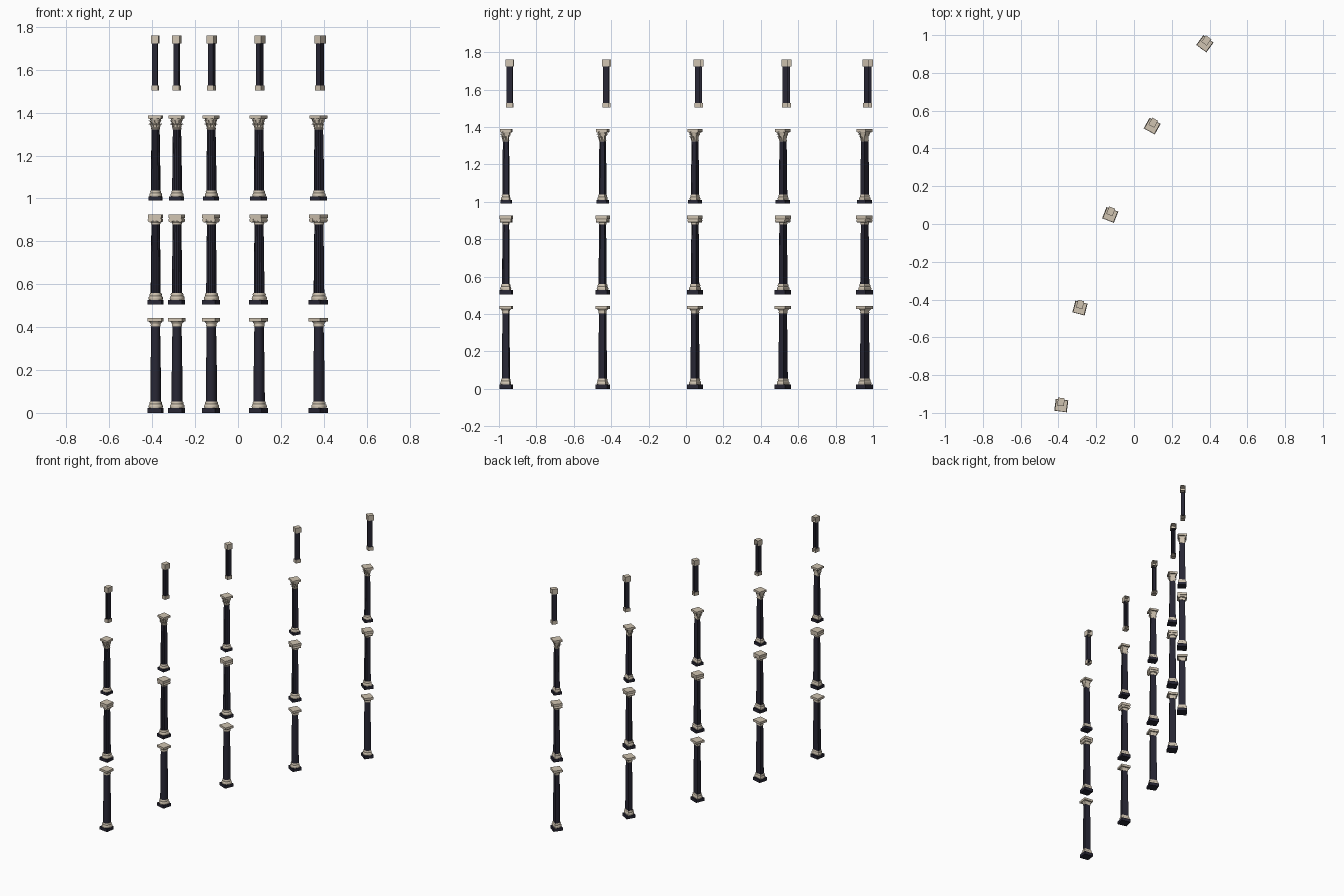
import bpy, bmesh, math
from mathutils import Matrix, Vector

if "Cube" in bpy.data.objects:
    bpy.data.objects.remove(bpy.data.objects["Cube"])

def material(name, c):
    m = bpy.data.materials.new(name)
    m.diffuse_color = (*c, 1)
    m.use_nodes = True
    m.node_tree.nodes["Principled BSDF"].inputs["Base Color"].default_value = m.diffuse_color
    return m

STONE = material("beige stone", (0.63, 0.55, 0.44))
DARK = material("dark navy marble", (0.021, 0.020, 0.035))

# five stations along an arc: x, y, turn (degrees clockwise)
STATIONS = [(-0.385, -0.961, 7.4), (-0.286, -0.445, 14.5), (-0.126, 0.048, 21.6),
            (0.096, 0.518, 28.9), (0.375, 0.954, 36.2)]

def square(r, d=None, back=0, x=0):
    """Rectangular outline, half width r, half depth d"""
    d = d or r
    return [(x - r, back - d), (x + r, back - d), (x + r, back + d), (x - r, back + d)]

def engaged(r, flutes=0):
    """Half-round front with a flat back: an engaged column outline"""
    n = flutes * 2 if flutes else 10
    pts = [(-r, r * 0.7)]
    for i in range(n + 1):
        a = math.pi + math.pi * i / n
        k = r * (0.92 if flutes and i % 2 else 1)
        pts.append((k * math.cos(a), k * math.sin(a)))
    return pts + [(r, r * 0.7)]

def loft(bm, levels, back=True):
    """Skin a stack of (z, outline) levels and cap both ends"""
    rings = [[bm.verts.new((x, y, z)) for x, y in pts] for z, pts in levels]
    n = len(rings[0])
    for a, b in zip(rings, rings[1:]):
        for i in range(n):
            if i == 2 and not back:         # leave the hidden wall side open
                continue
            j = (i + 1) % n
            bm.faces.new((a[i], a[j], b[j], b[i]))
    bm.faces.new(rings[0][::-1])
    bm.faces.new(rings[-1])

def turned(bm, profile, flutes=0):
    loft(bm, [(z, engaged(r, flutes)) for z, r in profile])

def block(bm, z0, z1, r, d=None, y=0, x=0, back=True):
    loft(bm, [(z0, square(r, d, y, x)), (z1, square(r, d, y, x))], back)

def part(name, mat, build, fix=True):
    """Build one mesh and place it at all stations"""
    bm = bmesh.new()
    build(bm)
    if fix:
        bmesh.ops.recalc_face_normals(bm, faces=bm.faces)
    me = bpy.data.meshes.new(name)
    bm.to_mesh(me)
    bm.free()
    me.materials.append(mat)
    me.shade_smooth()
    me.set_sharp_from_angle(angle=math.radians(35))
    for i, (x, y, turn) in enumerate(STATIONS):
        ob = bpy.data.objects.new(f"{name}_{i + 1}", me)
        ob.location = (x, y, 0)
        ob.rotation_euler.z = -math.radians(turn)
        bpy.context.collection.objects.link(ob)

def base(label, z, s):
    """Square plinth and moulded rings"""
    part(label + "_plinth", DARK, lambda bm: block(bm, z, z + 0.022 * s, 0.033 * s, 0.032 * s))
    part(label + "_base_rings", STONE, lambda bm: turned(bm, [
        (z + 0.022 * s, 0.031 * s), (z + 0.030 * s, 0.0325 * s), (z + 0.037 * s, 0.031 * s),
        (z + 0.041 * s, 0.0270 * s), (z + 0.048 * s, 0.028 * s), (z + 0.054 * s, 0.025 * s)]))

# ground storey: plain columns
base("ground", 0.0, 1.0)
part("ground_shaft", DARK, lambda bm: turned(bm, [(0.05, 0.0240), (0.2, 0.0230), (0.405, 0.0200)]))

def plain_capital(bm):
    turned(bm, [(0.403, 0.0215), (0.408, 0.023), (0.412, 0.0215), (0.418, 0.023), (0.426, 0.030)])
    block(bm, 0.426, 0.442, 0.0335, 0.032)
part("ground_capital", STONE, plain_capital)

# second storey: scroll capitals
base("second", 0.505, 1.0)
part("second_shaft", DARK, lambda bm: turned(bm, [(0.555, 0.0225), (0.70, 0.0215), (0.885, 0.019)], 7))

def scroll_capital(bm):
    turned(bm, [(0.878, 0.020), (0.884, 0.022), (0.888, 0.021), (0.897, 0.027)])
    block(bm, 0.895, 0.910, 0.025, 0.027)
    for s in (-1, 1):                       # scroll rolls on both sides
        m = Matrix.Translation((s * 0.0225, 0, 0.899)) @ Matrix.Rotation(math.pi / 2, 4, 'X')
        bmesh.ops.create_cone(bm, segments=12, radius1=0.0105, radius2=0.0105, depth=0.058,
                              cap_ends=True, matrix=m)
    block(bm, 0.908, 0.926, 0.0315, 0.032)
part("second_capital", STONE, scroll_capital)

# third storey: leafy capitals
base("third", 0.990, 0.88)
part("third_shaft", DARK, lambda bm: turned(bm, [(1.033, 0.0215), (1.18, 0.0205), (1.33, 0.018)], 7))

def leaf_bell(bm):
    turned(bm, [(1.322, 0.0185), (1.327, 0.0205), (1.331, 0.018), (1.352, 0.020), (1.374, 0.026)])

def leaf(bm, a, z, r, h, w):
    """A folded leaf leaning out at angle a"""
    out, side = Vector((math.cos(a), math.sin(a), 0)), Vector((-math.sin(a), math.cos(a), 0))
    up = Vector((0, 0, 1))
    levels = [(0, 0, 0.8), (0.7, 0.003, 1), (1, 0.009, 0.6), (0.85, 0.011, 0.2)]
    rings = []
    for t, o, k in levels:
        c = out * (r + o) + up * (z + t * h)
        rings.append([bm.verts.new(c + side * (w * k)), bm.verts.new(c + out * 0.003),
                      bm.verts.new(c - side * (w * k)), bm.verts.new(c - out * 0.002)])
    for p, q in zip(rings, rings[1:]):
        for i in range(4):
            bm.faces.new((p[i], p[(i + 1) % 4], q[(i + 1) % 4], q[i]))
    bm.faces.new(rings[0])
    bm.faces.new(rings[-1][::-1])

def leaves(bm):
    for i in range(6):
        leaf(bm, math.pi + math.pi * i / 5, 1.330, 0.018, 0.019, 0.005)
    for i in range(5):
        leaf(bm, math.pi + math.pi * (i + 0.5) / 5, 1.342, 0.0195, 0.022, 0.0055)
    for a in (-135, -45, 45, 135):          # corner scrolls
        leaf(bm, math.radians(a), 1.354, 0.024, 0.020, 0.005)

part("third_capital_bell", STONE, leaf_bell)
part("third_capital_leaves", STONE, leaves)
part("third_capital_top", STONE, lambda bm: block(bm, 1.374, 1.388, 0.0305))

# attic: slim flat pilasters set to the back, open towards the wall
BACK, SIDE = 0.019, -0.004
part("attic_base", STONE, lambda bm: block(bm, 1.503, 1.528, 0.0155, 0.0185, BACK, SIDE, False), False)
part("attic_cap", STONE, lambda bm: block(bm, 1.722, 1.76, 0.0175, 0.021, BACK, SIDE, False), False)

def attic_shaft(bm):
    block(bm, 1.528, 1.722, 0.0125, 0.0145, BACK, SIDE, False)
    for x in (-0.009, 0, 0.009):            # raised ribs on the front
        block(bm, 1.528, 1.722, 0.002, 0.002, BACK - 0.0145, SIDE + x, False)
part("attic_shaft", DARK, attic_shaft, False)
